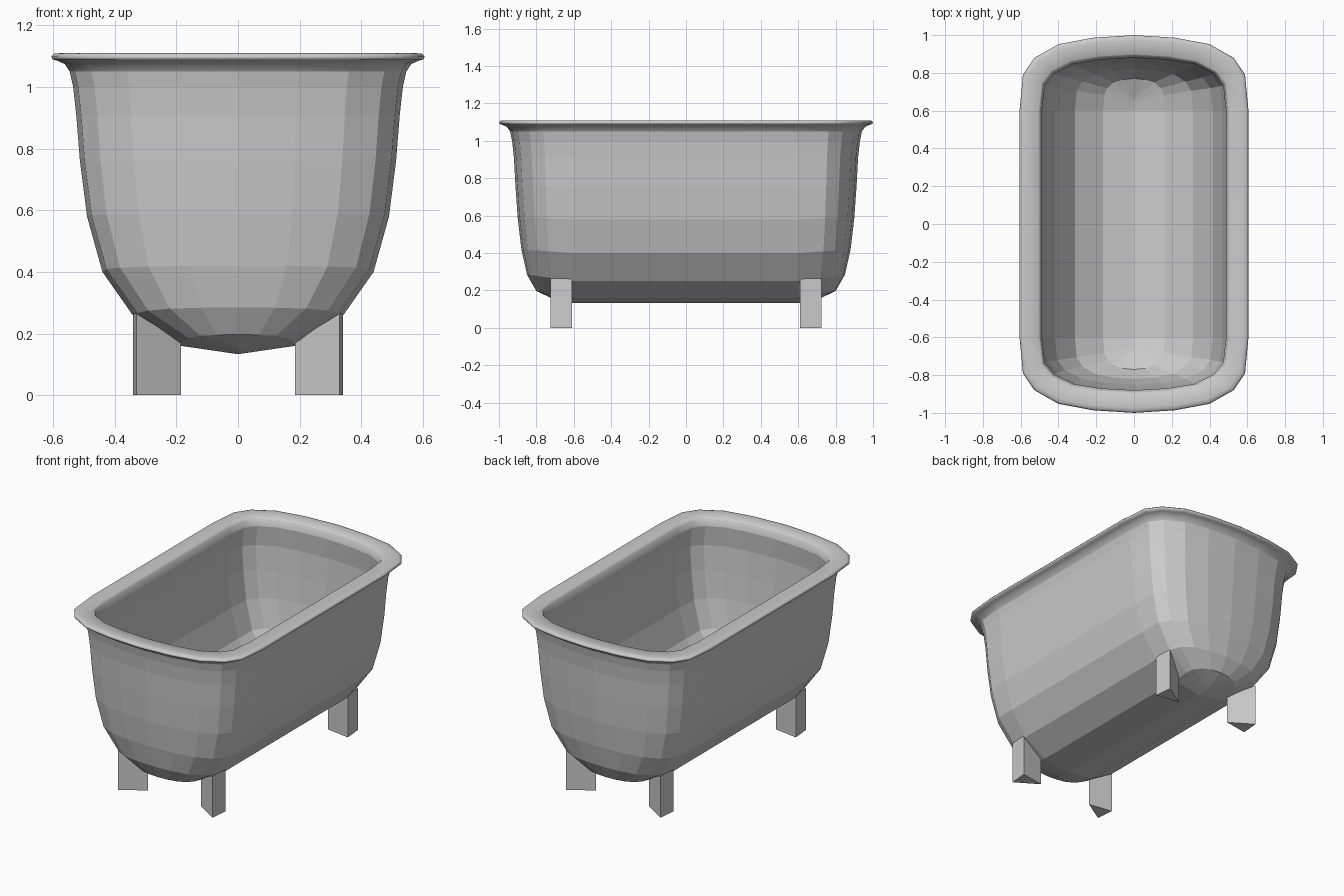
import bpy
import bmesh

cube = bpy.data.objects.get("Cube")
if cube:
    bpy.data.objects.remove(cube, do_unlink=True)

STRAIGHT = 0.6  # half length of the straight sides
# Quarter of the rounded outline: share of half width, share of end depth
QUARTER = [(1, 0), (0.97, 0.48), (0.87, 0.7), (0.66, 0.88), (0.36, 0.965), (0, 1)]

# Shell levels: half width, half length, height at the sides, height at the ends
SHELL = [
    (0, 0.70, 0.133, 0.15),
    (0.185, 0.80, 0.16, 0.197),
    (0.335, 0.85, 0.25, 0.285),
    (0.44, 0.88, 0.40, 0.42),
    (0.49, 0.90, 0.58, 0.59),
    (0.513, 0.912, 0.76, 0.76),
    (0.525, 0.92, 0.91, 0.91),
    (0.535, 0.93, 1.00, 1.00),
]
# Rolled rim: half width, half length, height
RIM = [
    (0.546, 0.94, 1.05),
    (0.562, 0.957, 1.074),
    (0.585, 0.98, 1.085),
    (0.602, 0.997, 1.09),
    (0.606, 1.0, 1.099),
    (0.598, 0.992, 1.108),
    (0.58, 0.974, 1.11),
    (0.505, 0.90, 1.11),
    (0.495, 0.89, 1.10),
    (0.487, 0.88, 1.06),
]


def finish(name, bm):
    bmesh.ops.remove_doubles(bm, verts=bm.verts, dist=0.0005)
    bmesh.ops.recalc_face_normals(bm, faces=bm.faces)
    mesh = bpy.data.meshes.new(name)
    bm.to_mesh(mesh)
    bm.free()
    obj = bpy.data.objects.new(name, mesh)
    bpy.context.collection.objects.link(obj)
    return obj


def outline(bm, width, length, z_side, z_end):
    """One closed ring with rounded ends."""
    quarter = [(u * width, STRAIGHT + t * (length - STRAIGHT),
                z_side + t * (z_end - z_side)) for u, t in QUARTER]
    back = quarter + [(-x, y, z) for x, y, z in quarter[-2::-1]]
    front = [(-x, -y, z) for x, y, z in back]
    return [bm.verts.new(p) for p in back + front]


# Tub: outer wall, rolled rim and inner wall as one continuous skin
inner = [(max(a - 0.022, 0), b - 0.03, s + 0.025, e + 0.025)
         for a, b, s, e in SHELL[:-1]]
levels = SHELL + [(a, b, z, z) for a, b, z in RIM] + inner[::-1]
bm = bmesh.new()
rings = [outline(bm, *level) for level in levels]
for low, high in zip(rings, rings[1:]):
    for i in range(len(low)):
        j = (i + 1) % len(low)
        face = bm.faces.new((low[i], low[j], high[j], high[i]))
        # only the rolled edge is smooth
        face.smooth = all(v.co.z > 1.04 for v in face.verts)
finish("tub", bm)

# Legs: three-sided wedges pointing inwards, slanted to meet the tub
WEDGE = [(0.33, 0.725, 0.265), (0.34, 0.61, 0.265), (0.185, 0.635, 0.175)]
for side, sx in (("left", 1), ("right", -1)):
    for end, sy in (("front", -1), ("back", 1)):
        bm = bmesh.new()
        foot = [bm.verts.new((sx * x, sy * y, 0)) for x, y, _ in WEDGE]
        top = [bm.verts.new((sx * x, sy * y, z)) for x, y, z in WEDGE]
        bm.faces.new(foot)
        bm.faces.new(top)
        for i in range(3):
            j = (i + 1) % 3
            bm.faces.new((foot[i], foot[j], top[j], top[i]))
        finish(f"{end}_{side}_leg", bm)
